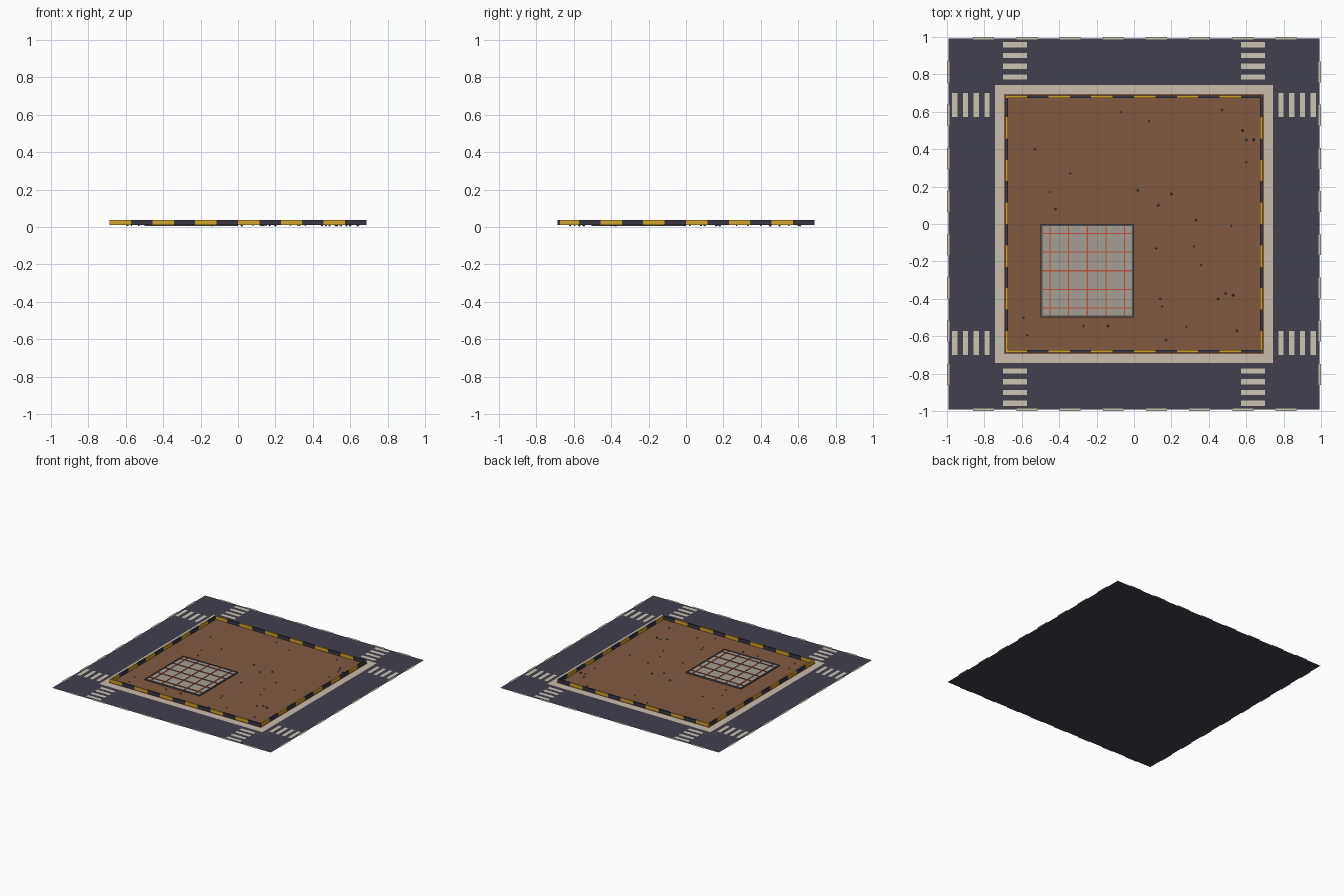
import bpy, bmesh, random
from mathutils import Matrix, Vector

if "Cube" in bpy.data.objects:
    bpy.data.objects.remove(bpy.data.objects["Cube"])

random.seed(4)


def mat(name, r, g, b):
    lin = [((c / 255 + 0.055) / 1.055) ** 2.4 for c in (r, g, b)]
    m = bpy.data.materials.new(name)
    m.diffuse_color = (*lin, 1)
    m.use_nodes = True
    m.node_tree.nodes["Principled BSDF"].inputs["Base Color"].default_value = m.diffuse_color
    return m


ASPHALT = mat("asphalt", 65, 64, 77)
PAINT = mat("road paint", 203, 197, 178)
PAVING = mat("sidewalk beige", 201, 189, 172)
DIRT = mat("dirt brown", 130, 90, 64)
YELLOW = mat("barrier yellow", 212, 165, 44)
DARK = mat("barrier dark", 56, 54, 66)
CONCRETE = mat("concrete", 163, 157, 148)
FRAME = mat("frame grey", 84, 80, 80)
RUST = mat("rebar red", 192, 84, 58)
STONE = mat("stone grey", 136, 134, 130)


def finish(name, bm, *mats):
    me = bpy.data.meshes.new(name)
    bm.to_mesh(me)
    bm.free()
    for m in mats:
        me.materials.append(m)
    ob = bpy.data.objects.new(name, me)
    bpy.context.collection.objects.link(ob)
    return ob


def rect(bm, x0, x1, y0, y1, z):
    """Flat upward-facing rectangle."""
    x0, x1 = sorted((x0, x1))
    y0, y1 = sorted((y0, y1))
    bm.faces.new([bm.verts.new(p) for p in
                  ((x0, y0, z), (x1, y0, z), (x1, y1, z), (x0, y1, z))])


def box(bm, x0, x1, y0, y1, z0, z1, idx=0):
    c = Vector(((x0 + x1) / 2, (y0 + y1) / 2, (z0 + z1) / 2))
    size = (abs(x1 - x0), abs(y1 - y0), z1 - z0, 1)
    res = bmesh.ops.create_cube(bm, size=1, matrix=Matrix.Translation(c) @ Matrix.Diagonal(size))
    for f in {f for v in res["verts"] for f in v.link_faces}:
        f.material_index = idx


# Ground layers: road, sidewalk, dirt lot
for name, h, z, m in (("road", 0.993, 0, ASPHALT), ("sidewalk", 0.742, 0.004, PAVING),
                      ("dirt_lot", 0.695, 0.008, DIRT)):
    bm = bmesh.new()
    rect(bm, -h, h, -h, h, z)
    finish(name, bm, m)

# Crosswalk bars at the four corners, in both directions
bm = bmesh.new()
for sx in (-1, 1):
    for sy in (-1, 1):
        for i in range(4):
            d = 0.786 + i * 0.0575
            a, b = d - 0.0135, d + 0.0135
            rect(bm, sx * 0.573, sx * 0.70, sy * a, sy * b, 0.001)
            rect(bm, sx * a, sx * b, sy * 0.573, sy * 0.70, 0.001)
finish("crosswalks", bm, PAINT)

# Dashed lane line along the road's outer edge
bm = bmesh.new()
for s in (-1, 1):
    for i in range(8):
        a = -0.86 + i * 0.231
        rect(bm, a, a + 0.112, s * 0.987, s, 0.001)
        rect(bm, s * 0.987, s, a, a + 0.112, 0.001)
finish("edge_dashes", bm, PAINT)

# Low barrier of alternating yellow and dark panels
bm = bmesh.new()
H, T, N = 0.687, 0.012, 12
step = 2 * H / N
for s in (-1, 1):
    for i in range(N):
        a = -H + i * step
        box(bm, a, a + step, s * (H - T), s * H, 0.01, 0.037, i % 2)
        lo = a + (T if i == 0 else 0)
        hi = a + step - (T if i == N - 1 else 0)
        box(bm, s * (H - T), s * H, lo, hi, 0.01, 0.037, i % 2)
finish("barrier", bm, YELLOW, DARK)

# Concrete foundation slab
bm = bmesh.new()
box(bm, -0.495, -0.005, -0.495, -0.005, 0.007, 0.014)
finish("foundation_slab", bm, CONCRETE)

# Formwork around the slab
bm = bmesh.new()
for a in (-0.5, -0.01):
    box(bm, -0.5, 0, a, a + 0.01, 0.007, 0.018)
    box(bm, a, a + 0.01, -0.49, -0.01, 0.007, 0.018)
finish("formwork", bm, FRAME)

# Rebar grid over the slab
bm = bmesh.new()
for i in range(5):
    c, w = -0.45 + i * 0.1, 0.003
    box(bm, c - w, c + w, -0.49, -0.01, 0.014, 0.018)
    box(bm, -0.49, -0.01, c - w, c + w, 0.015, 0.019)
finish("rebar_grid", bm, RUST)

# Scattered pebbles
spots = [(-.07, .6), (.08, .55), (-.53, .4), (-.34, .27), (-.45, .17), (-.42, .08),
         (.02, .18), (.2, .16), (.13, .1), (.33, .02), (.52, -.01), (.12, -.13),
         (.32, -.12), (.36, -.22), (.6, .33), (.64, .45), (.6, .45), (.58, .5), (.47, .61),
         (.14, -.4), (.15, -.44), (.45, -.4), (.49, -.37), (.53, -.38), (.55, -.57),
         (.28, -.55), (.17, -.62), (-.14, -.545), (-.27, -.545), (-.57, -.595), (-.59, -.5)]
bm = bmesh.new()
for i, (x, y) in enumerate(spots):
    r = random.uniform(0.004, 0.008)
    res = bmesh.ops.create_icosphere(bm, subdivisions=1, radius=r,
                                     matrix=Matrix.Translation((x, y, 0.01)))
    for f in {f for v in res["verts"] for f in v.link_faces}:
        f.material_index = i % 2
finish("pebbles", bm, STONE, FRAME)
